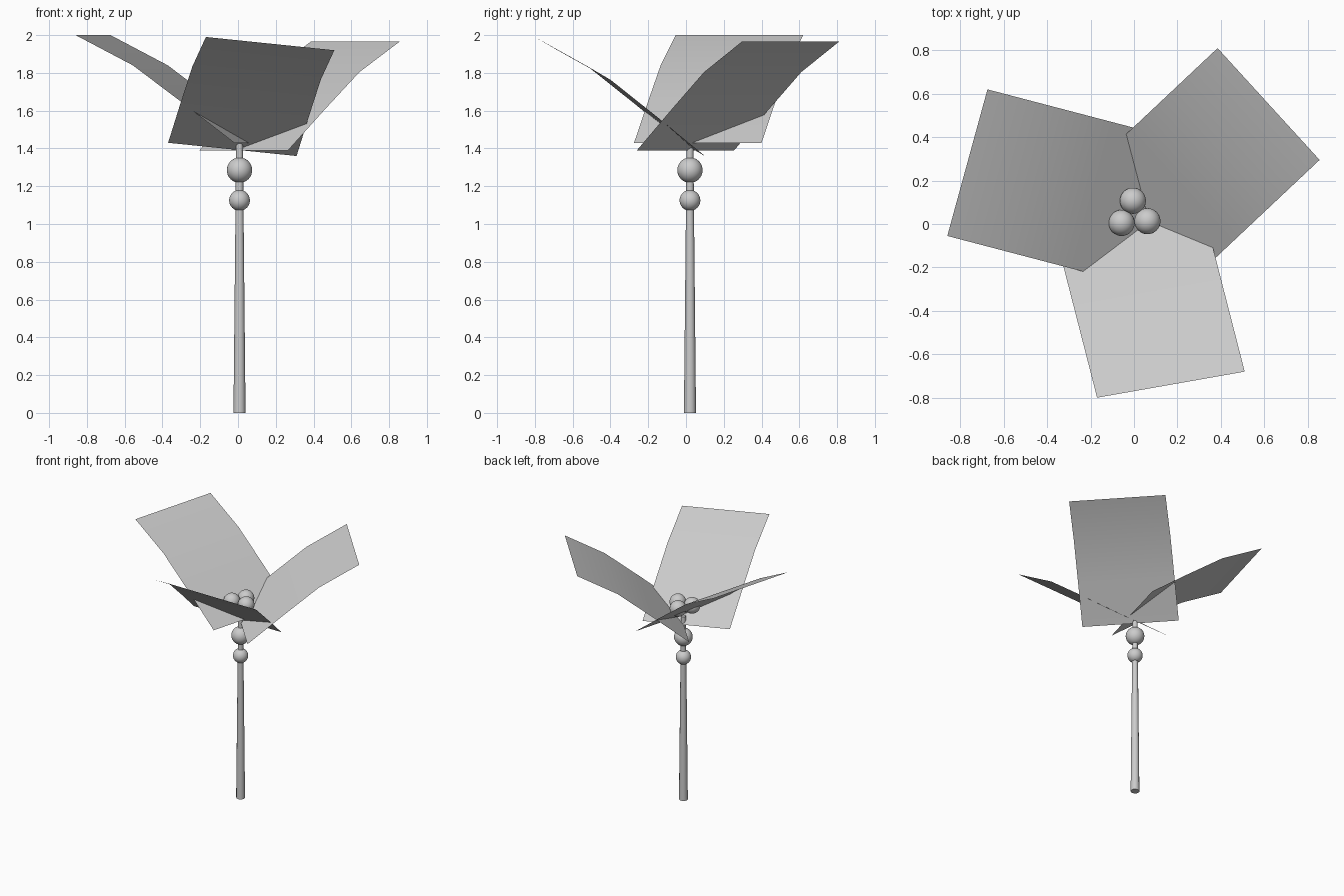
import bpy
import bmesh
import math
from mathutils import Vector

cube = bpy.data.objects.get("Cube")
if cube:
    bpy.data.objects.remove(cube, do_unlink=True)

# One flat colour for everything
grey = bpy.data.materials.new("plain grey")
grey.use_nodes = True
colour = (0.6, 0.6, 0.6, 1)
grey.diffuse_color = colour
grey.node_tree.nodes["Principled BSDF"].inputs["Base Color"].default_value = colour


def add_object(name, bm, smooth_angle=60):
    mesh = bpy.data.meshes.new(name)
    bm.to_mesh(mesh)
    bm.free()
    mesh.materials.append(grey)
    obj = bpy.data.objects.new(name, mesh)
    bpy.context.collection.objects.link(obj)
    bpy.ops.object.select_all(action='DESELECT')
    obj.select_set(True)
    bpy.context.view_layer.objects.active = obj
    bpy.ops.object.shade_smooth_by_angle(angle=math.radians(smooth_angle))
    return obj


def ball(name, centre, radius):
    bm = bmesh.new()
    bmesh.ops.create_uvsphere(bm, u_segments=32, v_segments=16, radius=radius)
    bmesh.ops.translate(bm, verts=bm.verts, vec=centre)
    add_object(name, bm)


def stem(name, centre, bottom, top, r_bottom, r_top):
    bm = bmesh.new()
    bmesh.ops.create_cone(bm, cap_ends=True, segments=12, radius1=r_bottom,
                          radius2=r_top, depth=top - bottom)
    bmesh.ops.translate(bm, verts=bm.verts, vec=(*centre, (bottom + top) / 2))
    add_object(name, bm)


# Arched leaf: share of the run inwards, share of the drop
ARCH = [(0, 0), (0.36, 0.28), (0.68, 0.635), (1, 1)]


def leaf(name, tip, across, run, drop):
    """Bent sheet: tip corner, width vector, horizontal run inwards, drop."""
    tip, across, run = Vector(tip), Vector(across), Vector((*run, 0))
    bm = bmesh.new()
    rows = []
    for t, d in ARCH:
        start = tip + run * t - Vector((0, 0, drop * d))
        rows.append([bm.verts.new(start + across * s / 3) for s in range(4)])
    for a, b in zip(rows, rows[1:]):
        for i in range(3):
            bm.faces.new((a[i], a[i + 1], b[i + 1], b[i]))
    bmesh.ops.recalc_face_normals(bm, faces=bm.faces)
    if sum(f.normal.z for f in bm.faces) < 0:
        bmesh.ops.reverse_faces(bm, faces=bm.faces)
    add_object(name, bm)


# Trunk with two round knots
AXIS = (0.008, 0.021)
stem("trunk", AXIS, 0, 1.1, 0.032, 0.021)
stem("trunk_neck", AXIS, 1.1, 1.45, 0.021, 0.018)
ball("lower_knot", (*AXIS, 1.125), 0.055)
ball("upper_knot", (*AXIS, 1.285), 0.067)

# Three nuts at the crown
for name, x, y in (("right_nut", -0.057, 0.005), ("left_nut", 0.062, 0.013),
                   ("back_nut", -0.005, 0.107)):
    ball(name, (x, y, 1.545), 0.06)

# Three broad leaves
leaf("right_leaf", (-0.86, -0.055, 2.0), (0.185, 0.675, 0), (0.84, -0.22), 0.57)
leaf("back_leaf", (0.855, 0.295, 1.965), (-0.47, 0.515, 0), (-0.59, -0.555), 0.575)
leaf("front_leaf", (-0.17, -0.8, 1.99), (0.68, 0.12, -0.07), (-0.2, 0.78), 0.56)
